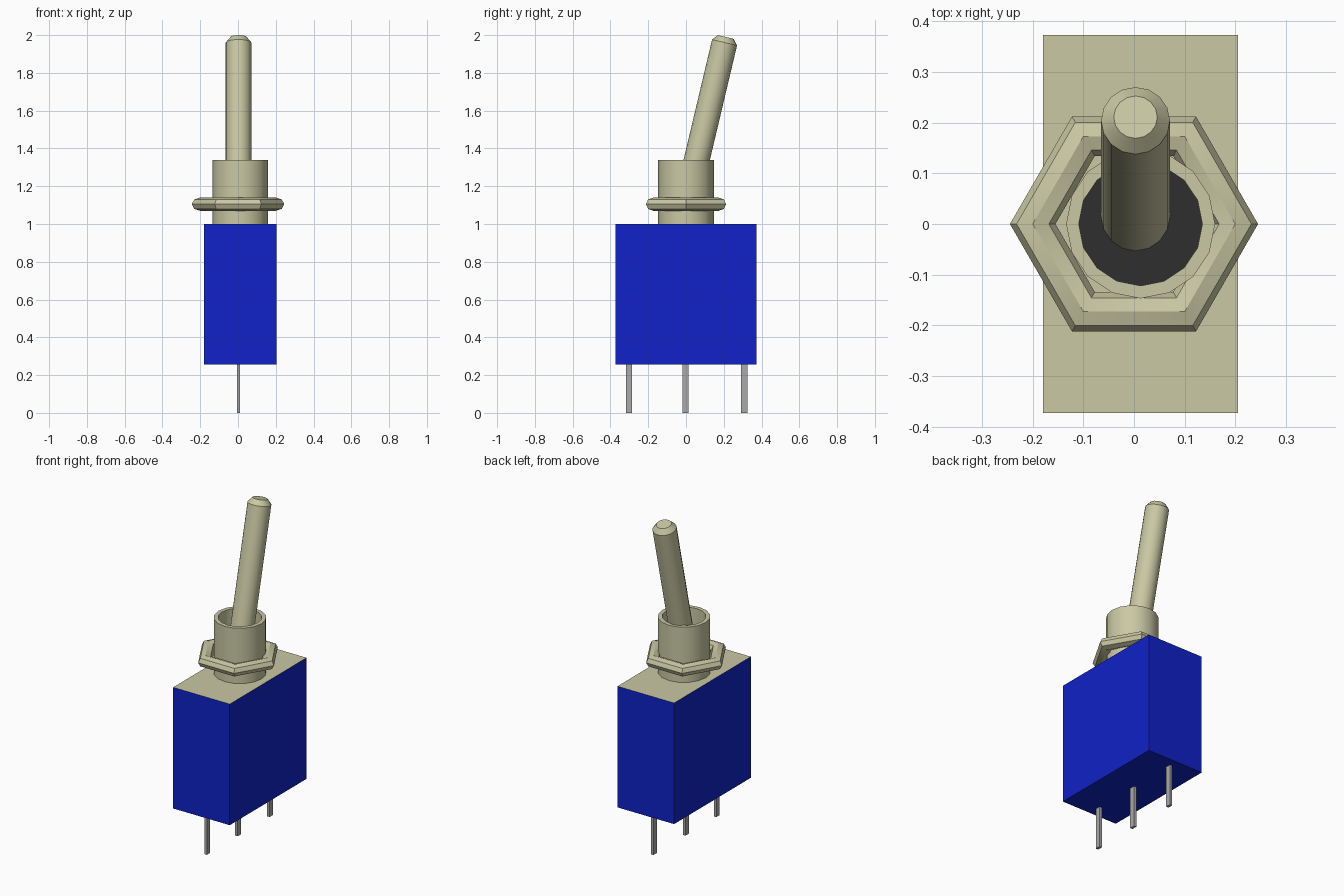
import bpy
import math
from mathutils import Matrix, Vector

if "Cube" in bpy.data.objects:
    bpy.data.objects.remove(bpy.data.objects["Cube"], do_unlink=True)


def material(name, rgb):
    m = bpy.data.materials.new(name)
    m.use_nodes = True
    m.diffuse_color = (*rgb, 1)
    bsdf = next(n for n in m.node_tree.nodes if n.type == 'BSDF_PRINCIPLED')
    bsdf.inputs["Base Color"].default_value = (*rgb, 1)
    return m


BEIGE = material("pale_metal", (0.59, 0.58, 0.37))
BLUE = material("blue_plastic", (0.005, 0.016, 0.58))
GREY = material("grey_pin", (0.40, 0.40, 0.40))
DARK = material("dark_recess", (0.028, 0.028, 0.028))


def mesh_object(name, verts, faces, mats):
    me = bpy.data.meshes.new(name)
    me.from_pydata(verts, [], faces)
    for m in mats:
        me.materials.append(m)
    ob = bpy.data.objects.new(name, me)
    bpy.context.collection.objects.link(ob)
    return ob


def smooth(ob, degrees):
    bpy.ops.object.select_all(action='DESELECT')
    ob.select_set(True)
    bpy.context.view_layer.objects.active = ob
    bpy.ops.object.shade_smooth_by_angle(angle=math.radians(degrees))


def box(name, lo, hi, mats):
    verts = [(x, y, z) for z in (lo[2], hi[2]) for x, y in
             ((lo[0], lo[1]), (hi[0], lo[1]), (hi[0], hi[1]), (lo[0], hi[1]))]
    faces = [(3, 2, 1, 0), (4, 5, 6, 7)]
    faces += [(i, (i + 1) % 4, (i + 1) % 4 + 4, i + 4) for i in range(4)]
    return mesh_object(name, verts, faces, mats)


def lathe(name, profile, sides, mats, closed=False, caps=()):
    """Spin (radius, z) points, running upwards on the outside, about z."""
    n = len(profile)
    verts = [(r * math.cos(2 * math.pi * s / sides), r * math.sin(2 * math.pi * s / sides), z)
             for r, z in profile for s in range(sides)]
    faces = []
    for k in range(n if closed else n - 1):
        a, b = k * sides, (k + 1) % n * sides
        for s in range(sides):
            t = (s + 1) % sides
            faces.append((a + s, a + t, b + t, b + s))
    if "start" in caps:
        faces.append(tuple(reversed(range(sides))))
    if "end" in caps:
        faces.append(tuple(range((n - 1) * sides, n * sides)))
    return mesh_object(name, verts, faces, mats)


# Housing: blue block with a metal top face
housing = box("housing", (-0.18, -0.373, 0.255), (0.205, 0.373, 1.0), [BLUE, BEIGE])
for f in housing.data.polygons:
    if f.normal.z > 0.9:
        f.material_index = 1

# Contact pins
for label, y in (("front", -0.302), ("middle", -0.003), ("back", 0.308)):
    box(label + "_pin", (-0.006, y - 0.0165, 0.0), (0.011, y + 0.0165, 0.258), [GREY])

# Threaded collar: hollow tube with a dark floor inside
collar = lathe("collar", [(0.147, 1.0), (0.147, 1.34), (0.122, 1.34), (0.122, 1.17)],
               16, [BEIGE, DARK], caps=("start", "end"))
collar.data.polygons[-1].material_index = 1
collar.location.x = 0.013
smooth(collar, 35)

# Hexagonal nut: six-sided ring with a flattened octagonal section
section = [(0.2 + 0.045 * math.cos(i * math.pi / 4), 1.105 + 0.035 * math.sin(i * math.pi / 4))
           for i in range(8)]
nut = lathe("hex_nut", section, 6, [BEIGE], closed=True)
smooth(nut, 38)

# Lever: tilted rod with a chamfered tip
base, tip = Vector((0.003, 0.0, 1.1)), Vector((0.003, 0.211, 1.99))
length = (tip - base).length
lever = lathe("lever", [(0.068, 0), (0.068, length - 0.03), (0.043, length)],
              16, [BEIGE], caps=("start", "end"))
lever.data.transform(Matrix.Rotation(-math.atan2(tip.y - base.y, tip.z - base.z), 4, 'X'))
lever.location = base
smooth(lever, 30)
